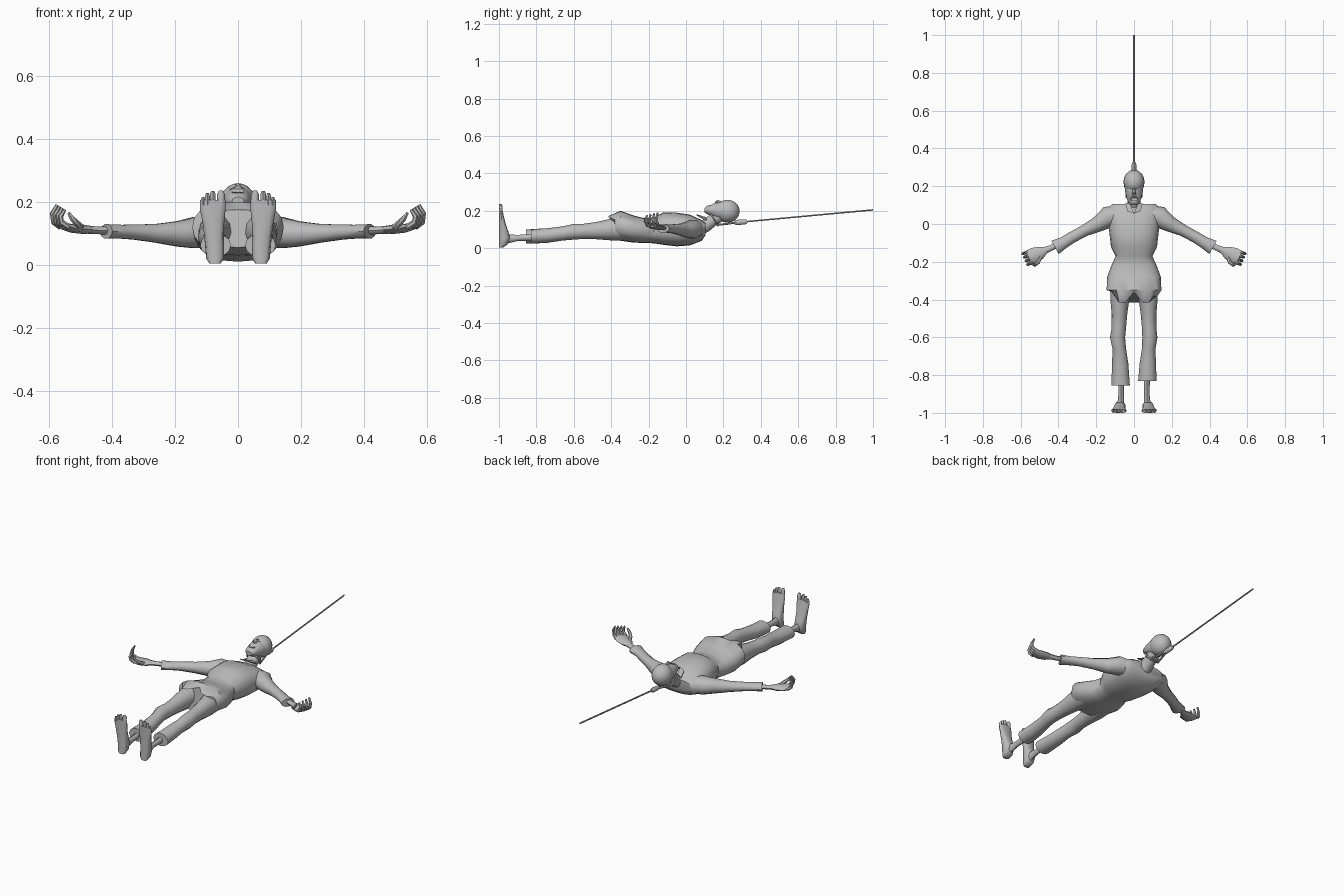
import bpy, bmesh, math
from mathutils import Vector

mat = bpy.data.materials.new("plain grey")
mat.diffuse_color = (0.5, 0.5, 0.5, 1)


def finish(name, bm, angle=45):
    bmesh.ops.recalc_face_normals(bm, faces=bm.faces)
    me = bpy.data.meshes.new(name)
    bm.to_mesh(me)
    bm.free()
    ob = bpy.data.objects.new(name, me)
    bpy.context.collection.objects.link(ob)
    me.materials.append(mat)
    bpy.ops.object.select_all(action='DESELECT')
    ob.select_set(True)
    bpy.context.view_layer.objects.active = ob
    bpy.ops.object.shade_smooth_by_angle(angle=math.radians(angle))
    return ob


def loft(name, secs, n=10, up=(0, 0, 1), axis=None, power=1.0, shape=None):
    """Skin through sections (x, y, z, half width, half height)."""
    bm = bmesh.new()
    pts = [Vector(s[:3]) for s in secs]
    rings = []
    for i, s in enumerate(secs):
        t = Vector(axis) if axis else (pts[min(i + 1, len(pts) - 1)] - pts[max(i - 1, 0)])
        t.normalize()
        side = t.cross(Vector(up)).normalized()
        top = side.cross(t)
        ring = []
        for k in range(n):
            a = 2 * math.pi * k / n
            c, d = math.cos(a), math.sin(a)
            c = math.copysign(abs(c) ** power, c)
            d = math.copysign(abs(d) ** power, d)
            p = pts[i] + side * c * s[3] + top * d * s[4]
            if shape:
                p = shape(i, p)
            ring.append(bm.verts.new(p))
        rings.append(ring)
    for a, b in zip(rings, rings[1:]):
        for k in range(n):
            bm.faces.new((a[k], a[(k + 1) % n], b[(k + 1) % n], b[k]))
    bm.faces.new(rings[0])
    bm.faces.new(rings[-1])
    return finish(name, bm)


def spans(rows):
    """Sections along y from (y, half width, low z, high z)."""
    return [(0, y, (lo + hi) / 2, w, (hi - lo) / 2) for y, w, lo, hi in rows]


def ball(name, loc, rad, seg=16, rings=10):
    bm = bmesh.new()
    bmesh.ops.create_uvsphere(bm, u_segments=seg, v_segments=rings, radius=1)
    for v in bm.verts:
        v.co = Vector([v.co[i] * rad[i] + loc[i] for i in range(3)])
    return finish(name, bm)


# Shirt body: chest, narrow waist, flared hips with a notched hem
def hem(i, p):
    if i == 9:
        front = p.z > 0.14
        if front and abs(p.x) < 0.015:
            p.y += 0.055
        elif abs(p.x) > 0.10:
            p.y += 0.06 if p.x < 0 else 0.035
    return p


loft("shirt", spans([
    (0.105, 0.115, 0.07, 0.135), (0.085, 0.14, 0.04, 0.15), (0.02, 0.138, 0.015, 0.18),
    (-0.05, 0.13, 0.01, 0.19), (-0.12, 0.122, 0.018, 0.192), (-0.17, 0.097, 0.026, 0.165),
    (-0.22, 0.12, 0.028, 0.16), (-0.28, 0.142, 0.03, 0.175), (-0.35, 0.145, 0.04, 0.2),
    (-0.415, 0.125, 0.055, 0.175)]), n=20, axis=(0, -1, 0), power=0.85, shape=hem)

# Neck
loft("neck", [(0, 0.06, 0.10, 0.045, 0.04), (0, 0.105, 0.12, 0.036, 0.036),
              (0, 0.15, 0.155, 0.033, 0.034), (0, 0.19, 0.18, 0.035, 0.035)], n=10)

# Head: round skull, tapered face, carved eyes and mouth
ball("skull", (0, 0.222, 0.198), (0.056, 0.065, 0.061))
face = loft("face", spans([
    (0.235, 0.047, 0.15, 0.252), (0.20, 0.05, 0.145, 0.251), (0.165, 0.046, 0.155, 0.244),
    (0.135, 0.038, 0.17, 0.236), (0.112, 0.03, 0.183, 0.226), (0.10, 0.019, 0.19, 0.215)]),
    n=14, axis=(0, -1, 0))
carvers = [ball("mouth_cutter", (0, 0.133, 0.24), (0.021, 0.011, 0.024), 10, 6)]
carvers += [ball("eye_cutter", (s * 0.022, 0.194, 0.256), (0.014, 0.009, 0.018), 10, 6) for s in (-1, 1)]
for c in carvers:
    c.hide_render = True
    m = face.modifiers.new("carve", 'BOOLEAN')
    m.operation, m.object, m.solver = 'DIFFERENCE', c, 'EXACT'
    bpy.context.view_layer.objects.active = face
    bpy.ops.object.modifier_apply(modifier=m.name)
    bpy.data.objects.remove(c)
loft("nose", [(0, 0.2, 0.242, 0.006, 0.008), (0, 0.168, 0.249, 0.009, 0.011),
              (0, 0.156, 0.243, 0.012, 0.008)], n=6, axis=(0, -1, 0))

# Rope: loop round the neck, knot and long taut end
bm = bmesh.new()
N, M = 20, 6
loop = []
for i in range(N):
    a = 2 * math.pi * i / N
    u = Vector((math.cos(a), 0.5 * math.sin(a), -0.8 * math.sin(a)))
    c = Vector((0, 0.15, 0.155)) + u * 0.041
    w = Vector((0, 0.85, 0.53))
    loop.append([bm.verts.new(c + (u * math.cos(b) + w * math.sin(b)) * 0.006)
                 for b in [2 * math.pi * k / M for k in range(M)]])
for i in range(N):
    A, B = loop[i], loop[(i + 1) % N]
    for k in range(M):
        bm.faces.new((A[k], A[(k + 1) % M], B[(k + 1) % M], B[k]))
finish("noose_loop", bm)
for s in (-1, 1):
    loft("noose_strand", [(s * 0.028, 0.165, 0.125, 0.006, 0.006),
                          (s * 0.015, 0.22, 0.13, 0.006, 0.006),
                          (s * 0.004, 0.275, 0.139, 0.006, 0.006)], n=6)
loft("noose_knot", [(0, 0.26, 0.137, 0.009, 0.011), (0, 0.275, 0.138, 0.012, 0.014),
                    (0, 0.315, 0.141, 0.012, 0.014), (0, 0.328, 0.143, 0.007, 0.008)], n=8)
loft("rope", [(0, 0.32, 0.142, 0.0045, 0.0045), (0, 1.0, 0.205, 0.0045, 0.0045)], n=6)

for s in (-1, 1):
    side = "left" if s < 0 else "right"

    # Collar flap
    bm = bmesh.new()
    flap = [(0.0, 0.055, 0.176), (s * 0.035, 0.068, 0.168), (s * 0.045, 0.11, 0.145), (s * 0.02, 0.108, 0.16)]
    bottom = [bm.verts.new(p) for p in flap]
    top = [bm.verts.new((p[0], p[1], p[2] + 0.006)) for p in flap]
    bm.faces.new(bottom)
    bm.faces.new(top)
    for k in range(4):
        bm.faces.new((bottom[k], bottom[(k + 1) % 4], top[(k + 1) % 4], top[k]))
    finish(side + "_collar", bm)

    # Sleeve with loose cuff, then bare wrist
    loft(side + "_sleeve", [
        (s * 0.085, 0.05, 0.10, 0.05, 0.045), (s * 0.135, 0.037, 0.102, 0.058, 0.052),
        (s * 0.19, 0.0, 0.098, 0.042, 0.042), (s * 0.26, -0.034, 0.1, 0.031, 0.031),
        (s * 0.33, -0.072, 0.104, 0.03, 0.025), (s * 0.37, -0.097, 0.105, 0.031, 0.023),
        (s * 0.418, -0.124, 0.106, 0.04, 0.024)], n=10)
    loft(side + "_wrist", [
        (s * 0.38, -0.10, 0.108, 0.017, 0.014), (s * 0.44, -0.127, 0.109, 0.015, 0.012),
        (s * 0.485, -0.145, 0.112, 0.02, 0.013)], n=8)

    # Hand: open palm with upward curled fingers and thumb
    loft(side + "_palm", [
        (s * 0.465, -0.138, 0.111, 0.016, 0.012), (s * 0.495, -0.152, 0.113, 0.034, 0.015),
        (s * 0.53, -0.167, 0.116, 0.042, 0.014), (s * 0.56, -0.178, 0.124, 0.038, 0.011)], n=8)
    for k in range(4):
        off = (k - 1.5) * 0.021
        x, y = 0.55 + off * 0.4, -0.176 + off * 0.9
        h = 0.05 + 0.005 * k
        loft(side + "_finger", [
            (s * x, y, 0.12, 0.0095, 0.009), (s * (x + 0.022), y - 0.008, 0.135, 0.009, 0.0085),
            (s * (x + 0.026), y - 0.01, 0.12 + h * 0.65, 0.0085, 0.008),
            (s * (x + 0.012), y - 0.004, 0.125 + h, 0.005, 0.005)], n=6, up=(0.1, 1, 0))
    loft(side + "_thumb", [
        (s * 0.495, -0.17, 0.115, 0.011, 0.011), (s * 0.507, -0.203, 0.128, 0.01, 0.01),
        (s * 0.525, -0.218, 0.145, 0.009, 0.009), (s * 0.538, -0.215, 0.165, 0.005, 0.005)],
        n=6, up=(1, 0, 0))

    # Baggy trouser leg; one hem sits a little lower
    low = 0.025 if s < 0 else 0.0
    hx = 0.003 if s < 0 else 0.0
    loft(side + "_trouser", [
        (s * 0.065, -0.30, 0.105, 0.062, 0.062), (s * 0.075, -0.40, 0.1, 0.05, 0.058),
        (s * 0.077, -0.48, 0.094, 0.041, 0.046), (s * 0.08, -0.55, 0.09, 0.038, 0.04),
        (s * (0.084 + hx), -0.60, 0.088, 0.04, 0.042), (s * 0.078, -0.66, 0.079, 0.036, 0.038),
        (s * 0.073, -0.74, 0.068, 0.043, 0.039), (s * 0.071, -0.83 - low, 0.062, 0.049, 0.038)],
        n=12, axis=(0, -1, 0))

    # Ankle and splayed bare foot with a flat sole
    loft(side + "_ankle", [
        (s * 0.068, -0.8, 0.06, 0.017, 0.019), (s * 0.068, -0.9, 0.055, 0.014, 0.016),
        (s * 0.07, -0.95, 0.05, 0.018, 0.024), (s * 0.07, -0.985, 0.048, 0.025, 0.035)],
        n=8, axis=(0, -1, 0))
    prof = [(0.004, 0.073, 0.018, 0.022), (0.02, 0.073, 0.028, 0.045), (0.055, 0.074, 0.03, 0.06),
            (0.09, 0.076, 0.031, 0.05), (0.13, 0.078, 0.034, 0.036), (0.18, 0.08, 0.041, 0.024),
            (0.205, 0.08, 0.04, 0.018)]
    loft(side + "_foot", [(s * x, -1 + d / 2, z, w, d / 2) for z, x, w, d in prof],
         n=12, up=(0, 1, 0), axis=(0, 0, 1), power=0.75)
    # Toes: big toe apart from the rest
    for x, w, z in ((0.054, 0.012, 0.236), (0.080, 0.009, 0.235), (0.097, 0.008, 0.228), (0.111, 0.007, 0.215)):
        loft(side + "_toe", [(s * x, -0.991, 0.19, w, 0.009), (s * x, -0.99, z - 0.012, w, 0.01),
                             (s * x, -0.992, z, w * 0.55, 0.006)],
             n=8, up=(0, 1, 0), axis=(0, 0, 1))
